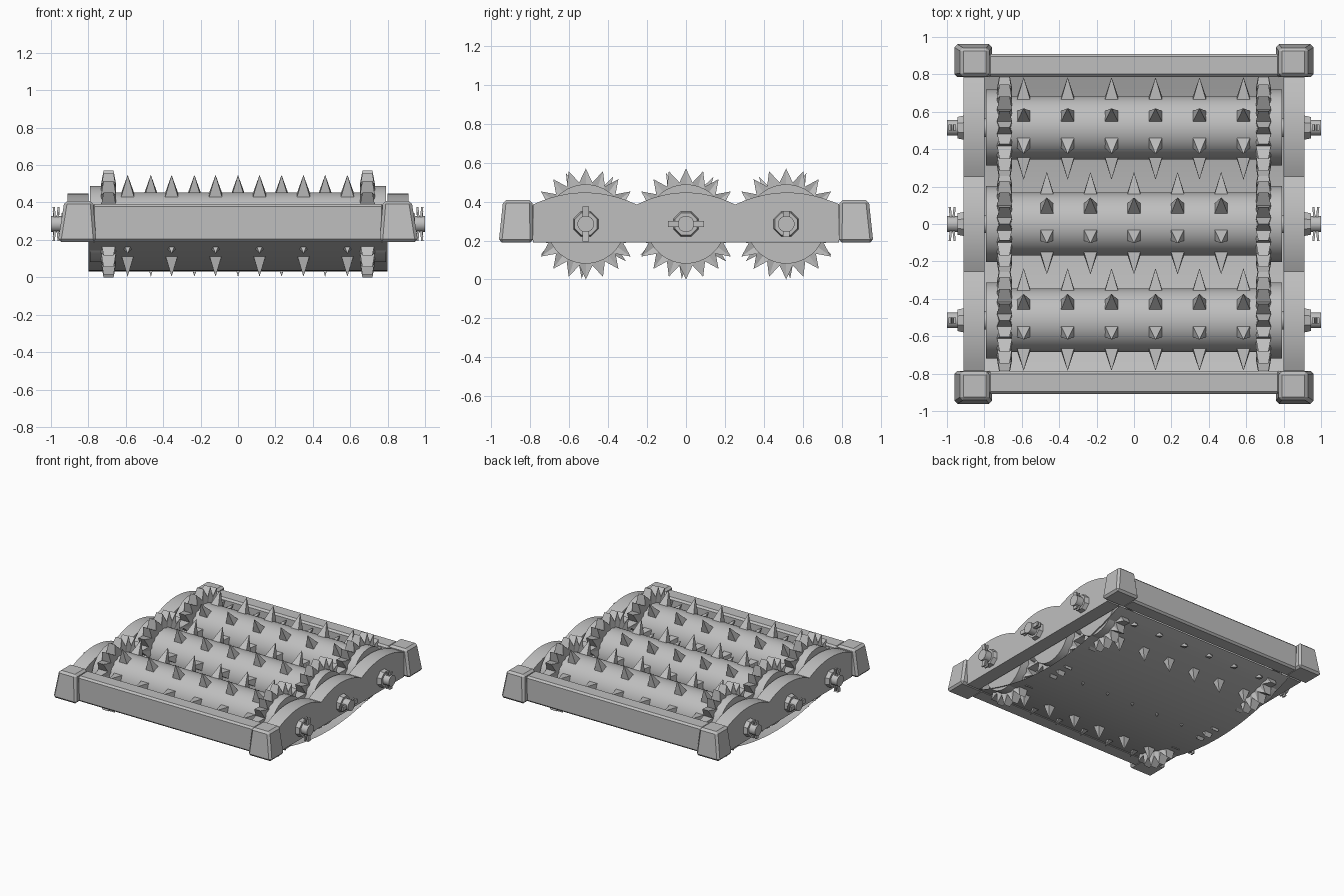
import bpy, bmesh, math

if "Cube" in bpy.data.objects:
    bpy.data.objects.remove(bpy.data.objects["Cube"])

AXIS_Z = 0.285
ROLLERS = (-0.515, 0.0, 0.515)

steel = bpy.data.materials.new("grey_steel")
steel.diffuse_color = (0.52, 0.52, 0.52, 1)
steel.use_nodes = True
steel.node_tree.nodes["Principled BSDF"].inputs["Base Color"].default_value = steel.diffuse_color


def make(name, verts, faces, bevel=0, smooth=False):
    me = bpy.data.meshes.new(name)
    me.from_pydata(verts, [], faces)
    bm = bmesh.new()
    bm.from_mesh(me)
    bmesh.ops.recalc_face_normals(bm, faces=bm.faces)
    bm.to_mesh(me)
    bm.free()
    me.materials.append(steel)
    ob = bpy.data.objects.new(name, me)
    bpy.context.collection.objects.link(ob)
    if bevel:
        mod = ob.modifiers.new("bevel", 'BEVEL')
        mod.width, mod.segments = bevel, 1
    if smooth:
        bpy.context.view_layer.objects.active = ob
        ob.select_set(True)
        bpy.ops.object.shade_smooth_by_angle(angle=math.radians(35))
        ob.select_set(False)
    return ob


def loft(name, a, b, **kw):
    """Solid between two matching outlines."""
    n = len(a)
    faces = [[i, (i + 1) % n, n + (i + 1) % n, n + i] for i in range(n)]
    faces += [list(range(n))[::-1], list(range(n, 2 * n))]
    return make(name, a + b, faces, **kw)


def rect(x0, x1, y0, y1, z):
    return [(x0, y0, z), (x1, y0, z), (x1, y1, z), (x0, y1, z)]


def box(name, x, y, z, bevel=0):
    return loft(name, rect(*x, *y, z[0]), rect(*x, *y, z[1]), bevel=bevel)


def ring(x, yc, r, n):
    return [(x, yc + r * math.cos(math.tau * (i + .5) / n),
             AXIS_Z + r * math.sin(math.tau * (i + .5) / n)) for i in range(n)]


def drum(name, x0, x1, yc, r, n=32, r1=None):
    return loft(name, ring(x0, yc, r, n), ring(x1, yc, r1 or r, n), smooth=n > 8)


def gear(name, xc, yc, teeth=20):
    """Toothed wheel that thins toward the tooth tips."""
    n = teeth * 2
    verts = []
    for s in (-1, 1):
        for i in range(n):
            r, w = ((0.285, 0.027), (0.216, 0.04))[i % 2]
            a = math.pi / 2 + math.tau * i / n
            verts.append((xc + s * w, yc + r * math.cos(a), AXIS_Z + r * math.sin(a)))
    verts += [(xc - 0.04, yc, AXIS_Z), (xc + 0.04, yc, AXIS_Z)]
    faces = []
    for i in range(n):
        j = (i + 1) % n
        faces += [(i, j, n + j, n + i), (j, i, 2 * n), (n + i, n + j, 2 * n + 1)]
    make(name, verts, faces)


def spikes(name, yc, xs, phase):
    """Rows of four-sided spikes around one roller."""
    verts, faces = [], []
    for k in range(7):
        a = math.radians(phase) + math.tau * k / 7
        c, s = math.cos(a), math.sin(a)
        for x in xs:
            b = len(verts)
            for dx, t, r in ((-.038, -.034, .155), (.038, -.034, .155),
                             (.038, .034, .155), (-.038, .034, .155), (0, 0, .282)):
                verts.append((x + dx, yc + r * c - t * s, AXIS_Z + r * s + t * c))
            faces += [(b + i, b + (i + 1) % 4, b + 4) for i in range(4)]
            faces.append((b + 3, b + 2, b + 1, b))
    make(name, verts, faces)


# Frame: end beams and tapered corner blocks
for sy, end in ((-1, "front"), (1, "back")):
    box(end + "_beam", (-.78, .78), sorted((sy * .787, sy * .91)), (.19, .393), .014)
    for sx in (-1, 1):
        low = rect(*sorted((sx * .757, sx * .963)), *sorted((sy * .785, sy * .963)), .19)
        top = rect(*sorted((sx * .775, sx * .928)), *sorted((sy * .79, sy * .94)), .408)
        loft(end + "_corner_block", low, top, bevel=.016)

# Side plates with three humps along the top edge
outline = [(-.787, .19), (.787, .19), (.787, .387)]
for c, w in ((.52, .267), (0, .253), (-.52, .267)):
    outline += [(c + w * (1 - i / 6), .385 + .062 * (1 - (1 - i / 6) ** 2))
                for i in range(1, 13)]
for s in (-1, 1):
    loft("side_plate", [(s * .80, y, z) for y, z in outline],
         [(s * .912, y, z) for y, z in outline], smooth=True)

# Thin curved tray under the rollers
N = 24
rows = [(-.79 + 1.58 * i / N, .032 + .158 * (2 * i / N - 1) ** 2) for i in range(N + 1)]
make("tray", [(x, y, z) for y, z in rows for x in (-.8, .8)],
     [(2 * i, 2 * i + 1, 2 * i + 3, 2 * i + 2) for i in range(N)], smooth=True)

# Rollers with spikes, gears, hubs, bolts and pins
six = [-.59 + .235 * i for i in range(6)]
five = [-.466 + .233 * i for i in range(5)]
for i, yc in enumerate(ROLLERS):
    drum("roller", -.69, .69, yc, .17, 40)
    spikes("roller_spikes", yc, five if i == 1 else six, 17 if i == 2 else 8.5)
    for s in (-1, 1):
        gear("gear", s * .692, yc)
        drum("hub", s * .70, s * .79, yc, .204, 32)
        drum("axle", s * .78, s * .92, yc, .05, 16)
        drum("washer", s * .90, s * .945, yc, .072, 8, .062)
        drum("bolt", s * .94, s * 1.0, yc, .043, 12)
        # Split pin: two flat prongs splayed outward
        reach = (.09, .092, .068)[i]
        for d in (-1, 1):
            def prong(x, t):
                pts = [(x - .006, -.016), (x + .006, -.016), (x + .006, .016), (x - .006, .016)]
                if i == 1:
                    return [(px, yc + d * t, AXIS_Z + q) for px, q in pts]
                return [(px, yc + q, AXIS_Z + d * t) for px, q in pts]
            for e in (-1, 1):
                loft("split_pin", prong(s * .972 + e * .004, .0),
                     prong(s * .972 + e * .013, reach))
